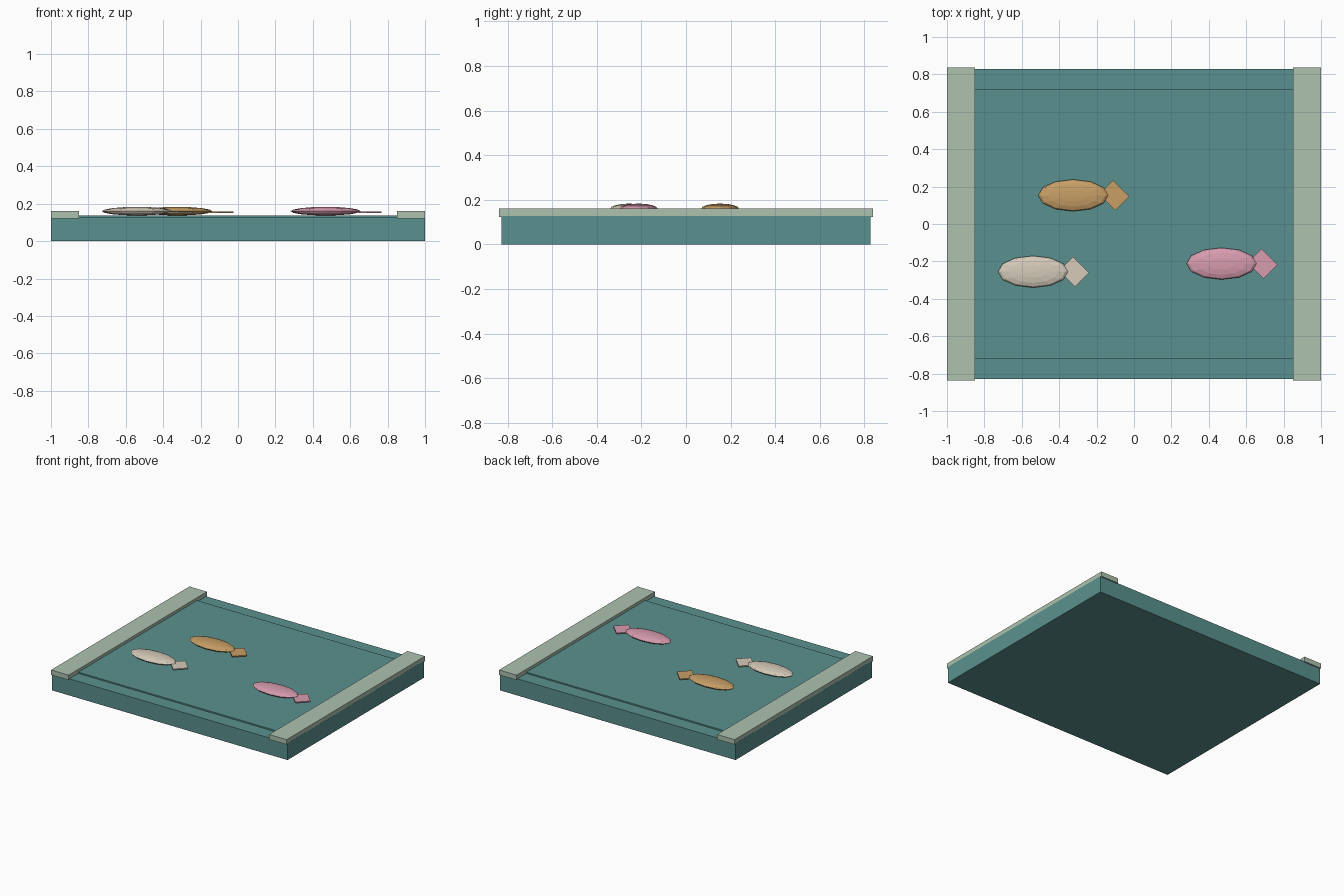
import bpy
from math import radians

cube = bpy.data.objects.get("Cube")
if cube:
    bpy.data.objects.remove(cube, do_unlink=True)


def material(name, hex_code):
    """Flat material from an sRGB hex code, stored as linear values."""
    rgb = [c / 255 for c in bytes.fromhex(hex_code)]
    colour = [((c + 0.055) / 1.055) ** 2.4 for c in rgb] + [1]
    mat = bpy.data.materials.new(name)
    mat.use_nodes = True
    mat.diffuse_color = colour
    mat.node_tree.nodes["Principled BSDF"].inputs["Base Color"].default_value = colour
    return mat


def finish(name, mat, scale):
    obj = bpy.context.object
    obj.name = name
    obj.scale = scale
    obj.data.materials.append(mat)
    return obj


def box(name, mat, centre, size, turn=0):
    bpy.ops.mesh.primitive_cube_add(size=1, location=centre, rotation=(0, 0, radians(turn)))
    return finish(name, mat, size)


teal = material("teal water", "5A918F")
sage = material("sage rail", "ADC1AF")
fish_colours = {
    "orange": (material("orange fish", "C89F66"), -0.325, 0.153),
    "cream": (material("cream fish", "D6CBBA"), -0.54, -0.255),
    "pink": (material("pink fish", "D89CAF"), 0.468, -0.212),
}

# Pond block with a thin raised water sheet
box("pond_base", teal, (0, 0, 0.064), (2, 1.656, 0.128))
box("water_sheet", teal, (0, 0, 0.129), (1.72, 1.44, 0.018))

# Side rails
for side, x in (("left", 0.925), ("right", -0.925)):
    box(side + "_rail", sage, (x, 0, 0.141), (0.149, 1.676, 0.038))

# Fish, each a flattened faceted body with a turned square tail
for name, (mat, x, y) in fish_colours.items():
    bpy.ops.mesh.primitive_uv_sphere_add(segments=12, ring_count=8, radius=1,
                                         location=(x, y, 0.16))
    finish(name + "_fish_body", mat, (0.187, 0.085, 0.023))
    box(name + "_fish_tail", mat, (x + 0.219, y, 0.154), (0.122, 0.107, 0.008), -45)
